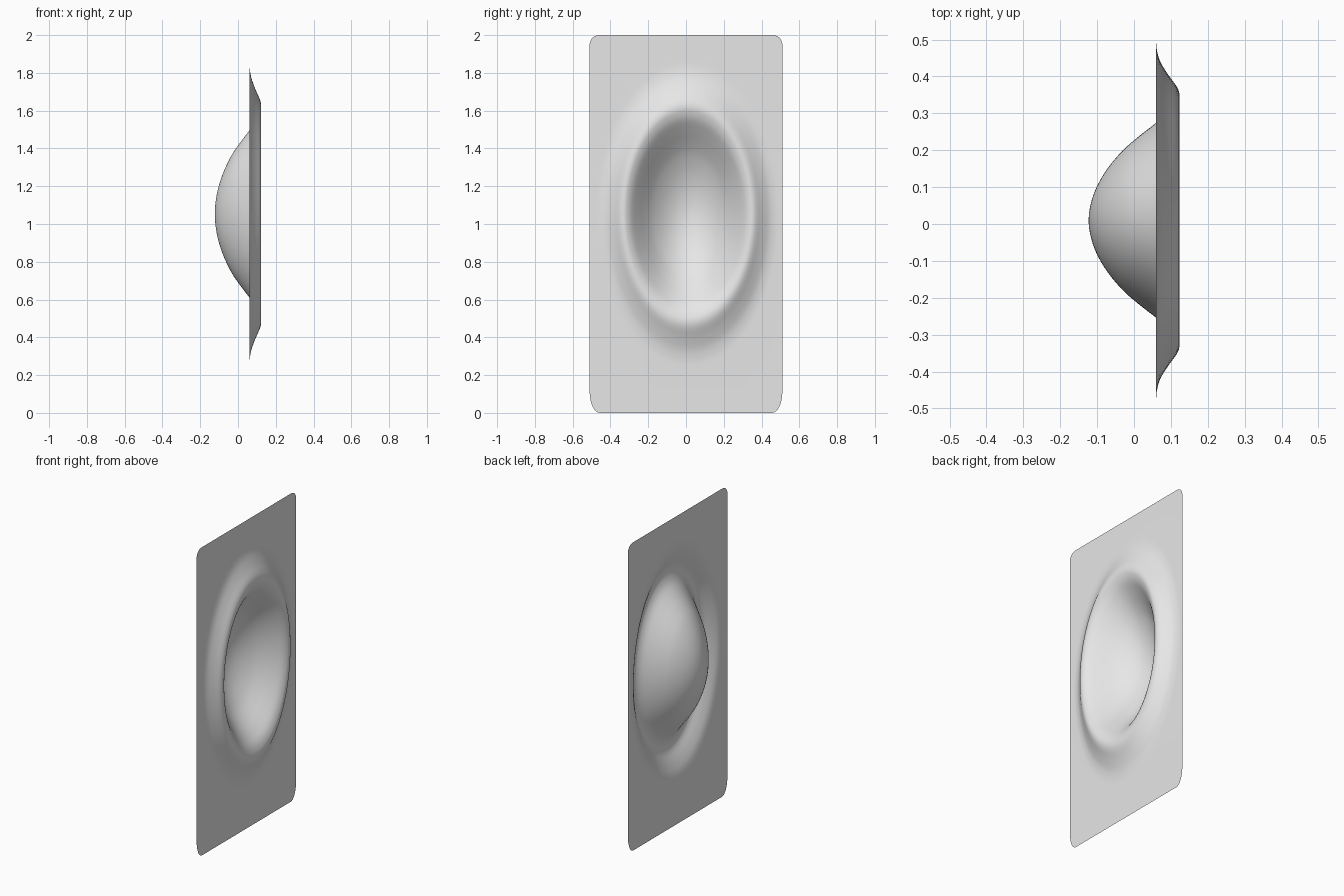
import bpy, bmesh, math
from mathutils import Vector

cube = bpy.data.objects.get("Cube")
if cube:
    bpy.data.objects.remove(cube, do_unlink=True)

PLATE_X = 0.06
CY, CZ = 0.01, 1.053          # middle of the oval bowl
RY, RZ = 0.35, 0.585          # half-sizes of the oval at scale 1
SEGMENTS, STEPS = 96, 4

# Section from bowl bottom over the rim to the flat plate: (oval scale, x)
section = [(0, -0.123), (0.13, -0.117), (0.26, -0.101), (0.4, -0.072),
           (0.54, -0.031), (0.65, 0.013), (0.755, 0.06), (0.85, 0.1),
           (0.92, 0.118), (0.975, 0.123), (1.035, 0.116), (1.13, 0.092),
           (1.23, 0.071), (1.32, 0.062), (1.4, PLATE_X)]


def smooth_path(points):
    """Catmull-Rom curve through the points."""
    p = [Vector(q) for q in points]
    p = [Vector((-p[1].x, p[1].y))] + p + [p[-1] + Vector((0.08, 0))]
    out = []
    for a, b, c, d in zip(p, p[1:], p[2:], p[3:]):
        for i in range(STEPS):
            t = i / STEPS
            out.append(0.5 * (2 * b + (c - a) * t + (2 * a - 5 * b + 4 * c - d) * t**2
                              + (3 * b - a - 3 * c + d) * t**3))
    return out + [p[-2]]


bm = bmesh.new()

# Bowl and raised rim as nested oval rings
centre = bm.verts.new((section[0][1], CY, CZ))
rings = []
for s, x in smooth_path(section)[1:]:
    rings.append([bm.verts.new((x, CY + s * RY * math.cos(a), CZ + s * RZ * math.sin(a)))
                  for a in (2 * math.pi * i / SEGMENTS for i in range(SEGMENTS))])
for i in range(SEGMENTS):
    j = (i + 1) % SEGMENTS
    bm.faces.new((centre, rings[0][i], rings[0][j]))
    for inner, outer in zip(rings, rings[1:]):
        bm.faces.new((inner[i], outer[i], outer[j], inner[j]))

# Rounded plate outline: (y side, z edge, z direction, radius y, radius z)
outline = []
corners = [(1, 2, 1, 0.05, 0.05), (-1, 2, 1, 0.05, 0.05),
           (-1, 0, -1, 0.055, 0.11), (1, 0, -1, 0.055, 0.11)]
for k, (sy, edge, sz, ry, rz) in enumerate(corners):
    for i in range(9):
        a = math.pi / 2 * (k + i / 8)
        outline.append(bm.verts.new((PLATE_X, sy * (0.51 - ry) + ry * math.cos(a),
                                     edge - sz * rz + rz * math.sin(a))))

# Flat plate between the outline and the outermost oval
edges = [bm.edges.new((v, outline[(i + 1) % len(outline)])) for i, v in enumerate(outline)]
edges += [bm.edges.get((v, rings[-1][(i + 1) % SEGMENTS])) for i, v in enumerate(rings[-1])]
bmesh.ops.triangle_fill(bm, use_beauty=True, edges=edges, normal=(1, 0, 0))
bmesh.ops.recalc_face_normals(bm, faces=bm.faces)
bm.normal_update()
if sum(f.normal.x for f in bm.faces) < 0:
    bmesh.ops.reverse_faces(bm, faces=bm.faces)

mesh = bpy.data.meshes.new("dished_plate")
bm.to_mesh(mesh)
bm.free()
plate = bpy.data.objects.new("dished_plate", mesh)
bpy.context.collection.objects.link(plate)

# Plain light grey
grey = bpy.data.materials.new("light_grey")
grey.use_nodes = True
colour = (0.8, 0.8, 0.8, 1)
grey.diffuse_color = colour
grey.node_tree.nodes["Principled BSDF"].inputs["Base Color"].default_value = colour
mesh.materials.append(grey)
for face in mesh.polygons:
    face.use_smooth = True
